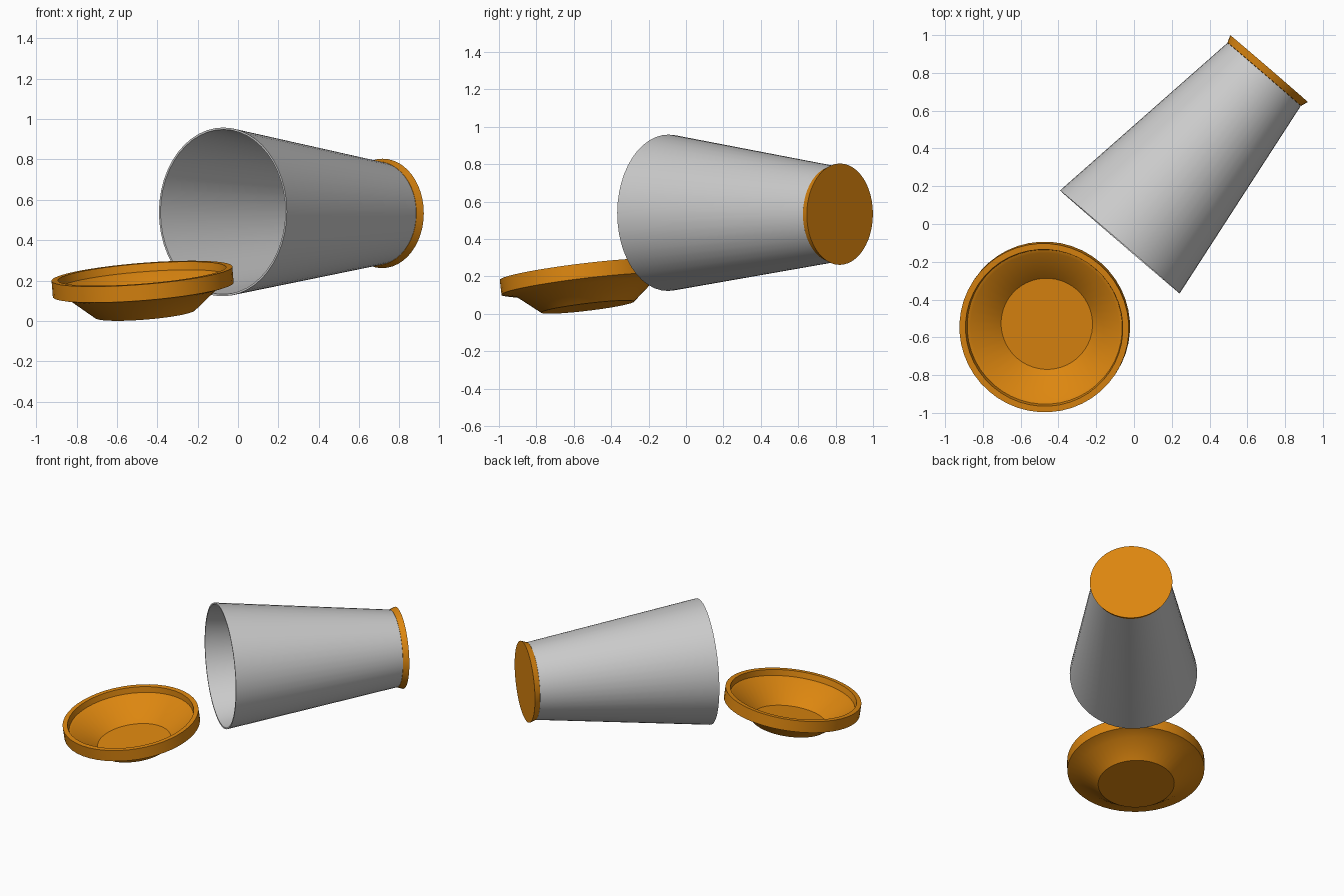
import bpy, bmesh, math
from mathutils import Vector

if "Cube" in bpy.data.objects:
    bpy.data.objects.remove(bpy.data.objects["Cube"])

SEGS = 48

orange = bpy.data.materials.new("orange")
orange.diffuse_color = (0.72, 0.24, 0.005, 1)
orange.use_nodes = True
orange.node_tree.nodes["Principled BSDF"].inputs["Base Color"].default_value = orange.diffuse_color


def lathe(name, profile, base, axis, material=None):
    """Revolve (radius, height) points around an axis that starts at base."""
    bm = bmesh.new()
    rings = []
    for r, h in profile:
        if r == 0:
            rings.append([bm.verts.new((0, 0, h))] * SEGS)
        else:
            rings.append([bm.verts.new((r * math.cos(2 * math.pi * i / SEGS),
                                        r * math.sin(2 * math.pi * i / SEGS), h))
                          for i in range(SEGS)])
    for a, b in zip(rings, rings[1:]):
        for i in range(SEGS):
            j = (i + 1) % SEGS
            corners = list(dict.fromkeys((a[i], a[j], b[j], b[i])))
            bm.faces.new(corners)
    bmesh.ops.recalc_face_normals(bm, faces=bm.faces)
    # merge the fans on flat ends into single discs
    bmesh.ops.dissolve_verts(bm, verts=[v for v in bm.verts if len(v.link_edges) == SEGS])
    mesh = bpy.data.meshes.new(name)
    bm.to_mesh(mesh)
    bm.free()
    obj = bpy.data.objects.new(name, mesh)
    bpy.context.collection.objects.link(obj)
    obj.location = base
    obj.rotation_mode = 'QUATERNION'
    obj.rotation_quaternion = Vector(axis).to_track_quat('Z', 'Y')
    if material:
        mesh.materials.append(material)
    bpy.ops.object.select_all(action='DESELECT')
    obj.select_set(True)
    bpy.context.view_layer.objects.active = obj
    bpy.ops.object.shade_smooth_by_angle(angle=math.radians(30))
    return obj


# Cup lying on its side, open end at the start of the axis
cup_mouth = Vector((-0.075, -0.095, 0.54))
cup_end = Vector((0.715, 0.8225, 0.5325))
cup_axis = cup_end - cup_mouth
L = cup_axis.length

lathe("cup_body",
      [(0, L - 0.04), (0.256, L - 0.04), (0.418, 0), (0.408, 0),
       (0.247, L - 0.05), (0, L - 0.05)],
      cup_mouth, cup_axis)

# Flared base cap of the cup
lathe("cup_base",
      [(0, L - 0.039), (0.257, L - 0.039), (0.271, L), (0, L)],
      cup_mouth, cup_axis, orange)

# Tilted dish-shaped lid with a raised rim band
lathe("lid",
      [(0, 0), (0.25, 0), (0.37, 0.10), (0.45, 0.12), (0.45, 0.20),
       (0.418, 0.20), (0.412, 0.16), (0.395, 0.155), (0.243, 0.02), (0, 0.02)],
      (-0.46, -0.526, 0.036), (-0.08, -0.12, 1), orange)
